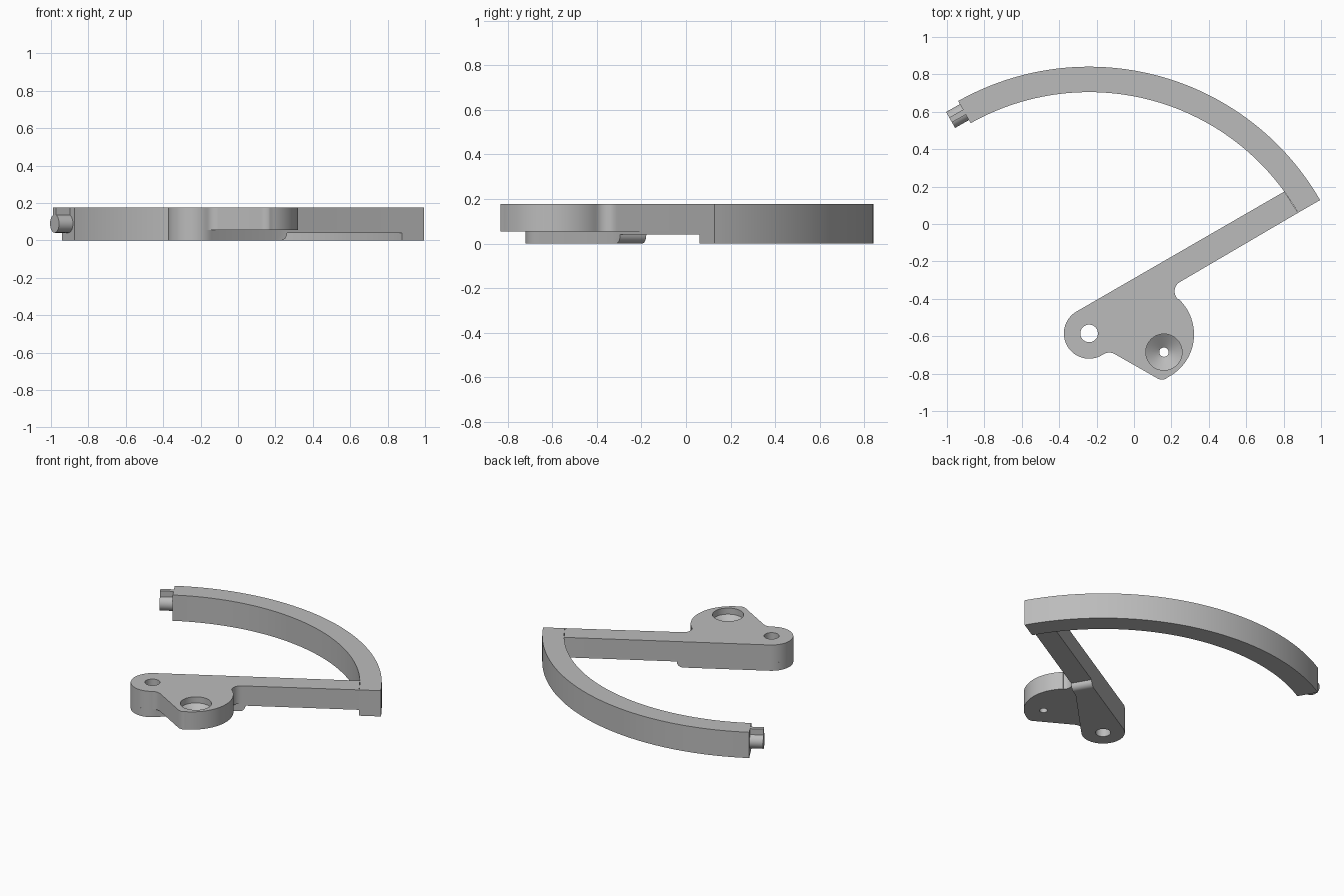
import bpy, bmesh, math
from mathutils import Vector, Matrix

if "Cube" in bpy.data.objects:
    bpy.data.objects.remove(bpy.data.objects["Cube"])

TOP, PLATE_Z, ARM_Z = 0.177, 0.055, 0.04
PIVOT = Vector((-0.24, -0.585))
WIDTH, R_IN, R_OUT = 0.135, 1.29, 1.426
TILT, END = 30, 119.4          # arm direction and free end of the rail, degrees

grey = bpy.data.materials.new("plain grey")
grey.use_nodes = True
colour = (0.5, 0.5, 0.5, 1)
grey.diffuse_color = colour
grey.node_tree.nodes["Principled BSDF"].inputs["Base Color"].default_value = colour


def polar(c, r, deg):
    a = math.radians(deg)
    return Vector((c[0] + r * math.cos(a), c[1] + r * math.sin(a)))


def arc(c, r, a0, a1, n=16):
    return [polar(c, r, a0 + (a1 - a0) * i / n) for i in range(n + 1)]


def along(u, v):
    """Point u along the arm and v across it, measured from the pivot."""
    return PIVOT + Matrix.Rotation(math.radians(TILT), 2) @ Vector((u, v))


def finish(name, bm):
    bmesh.ops.recalc_face_normals(bm, faces=bm.faces)
    me = bpy.data.meshes.new(name)
    bm.to_mesh(me)
    bm.free()
    me.materials.append(grey)
    ob = bpy.data.objects.new(name, me)
    bpy.context.collection.objects.link(ob)
    return ob


def prism(pts, z0, z1):
    bm = bmesh.new()
    face = bm.faces.new([bm.verts.new((p.x, p.y, z0)) for p in pts])
    up = bmesh.ops.extrude_face_region(bm, geom=[face], use_keep_orig=True)
    for v in up["geom"]:
        if isinstance(v, bmesh.types.BMVert):
            v.co.z = z1
    return bm


def lathe_cutter(c, profile):
    """Cutter of revolution from (radius, z) pairs, lowest first."""
    bm = bmesh.new()
    n = 48
    rings = [[bm.verts.new((*polar(c, r, 360 * i / n), z)) for i in range(n)] for r, z in profile]
    for a, b in zip(rings, rings[1:]):
        for i in range(n):
            j = (i + 1) % n
            bm.faces.new((a[i], a[j], b[j], b[i]))
    bm.faces.new(rings[0])
    bm.faces.new(rings[-1])
    return finish("cutter", bm)


def cut(ob, cutter):
    mod = ob.modifiers.new("hole", 'BOOLEAN')
    mod.operation, mod.solver, mod.object = 'DIFFERENCE', 'EXACT', cutter
    bpy.context.view_layer.objects.active = ob
    bpy.ops.object.modifier_apply(modifier=mod.name)


# curved rail
rail = finish("curved_rail", prism(
    arc(PIVOT, R_OUT, TILT, END, 72) + arc(PIVOT, R_IN, END, TILT, 72), 0, TOP))

# upper body: straight arm, pivot boss and lobed plate in one outline
outline = [along(R_IN, 0), along(1.283, WIDTH)]
outline += arc(PIVOT, WIDTH, 120, 303.5, 32)            # boss
outline += arc((-0.1325, -0.7476), 0.06, 123.5, 60, 10)  # fillet
outline += arc((0.15, -0.782), 0.05, 240, 293, 10)       # lower corner
outline += arc((0.063, -0.59), 0.258, -64, 47, 28)       # lobe
outline += arc((0.275, -0.36), 0.058, 227, 120, 12)      # neck fillet
body = finish("arm_and_plate", prism(outline, PLATE_Z, TOP))

# lower layer of the arm
lower = finish("arm_underside", prism(
    [along(0.58, 0), along(R_IN, 0), along(1.283, WIDTH), along(0.58, WIDTH)], ARM_Z, PLATE_Z))

# pivot block below the plate, with its outer bottom edge rounded
bm = prism(arc(PIVOT, WIDTH, 120, 315.7, 32)
           + [along(0.5, 0), along(0.58, 0), along(0.58, WIDTH)], 0, PLATE_Z)
ends = [along(0.58, 0), along(0.58, WIDTH)]
edge = [e for e in bm.edges if all(
    v.co.z < 0.001 and min((v.co.xy - p).length for p in ends) < 0.001 for v in e.verts)]
bmesh.ops.bevel(bm, geom=edge, offset=0.039, segments=8, profile=0.5, affect='EDGES')
block = finish("pivot_block", bm)

# pivot hole and countersunk screw hole
pivot_cutter = lathe_cutter(PIVOT, [(0.047, -0.1), (0.047, 0.3)])
screw_cutter = lathe_cutter((0.16, -0.685), [(0.025, -0.1), (0.025, 0.085), (0.097, 0.135), (0.097, 0.3)])
cut(body, pivot_cutter)
cut(body, screw_cutter)
cut(block, pivot_cutter)
for c in (pivot_cutter, screw_cutter):
    bpy.data.objects.remove(c)

# round peg with a key rib on the free end of the rail
root = polar(PIVOT, (R_IN + R_OUT) / 2, END)
out = polar((0, 0), 1, END + 90)
side = polar((0, 0), 1, END)
tip = root + out * 0.085
bm = bmesh.new()
mid = (root + tip) / 2
turn = out.to_3d().to_track_quat('Z', 'Y').to_matrix().to_4x4()
bmesh.ops.create_cone(bm, cap_ends=True, segments=40, radius1=0.049, radius2=0.049, depth=0.085,
                      matrix=Matrix.Translation((mid.x, mid.y, 0.09)) @ turn)
peg = finish("end_peg", bm)
w = side * 0.015
rib = finish("peg_key", prism([root - w, root + w, tip + w, tip - w], 0.1, TOP))

# smooth curves, sharp corners
bpy.ops.object.select_all(action='DESELECT')
for ob in (rail, body, lower, block, peg, rib):
    ob.select_set(True)
bpy.context.view_layer.objects.active = rail
bpy.ops.object.shade_smooth_by_angle(angle=math.radians(30))
